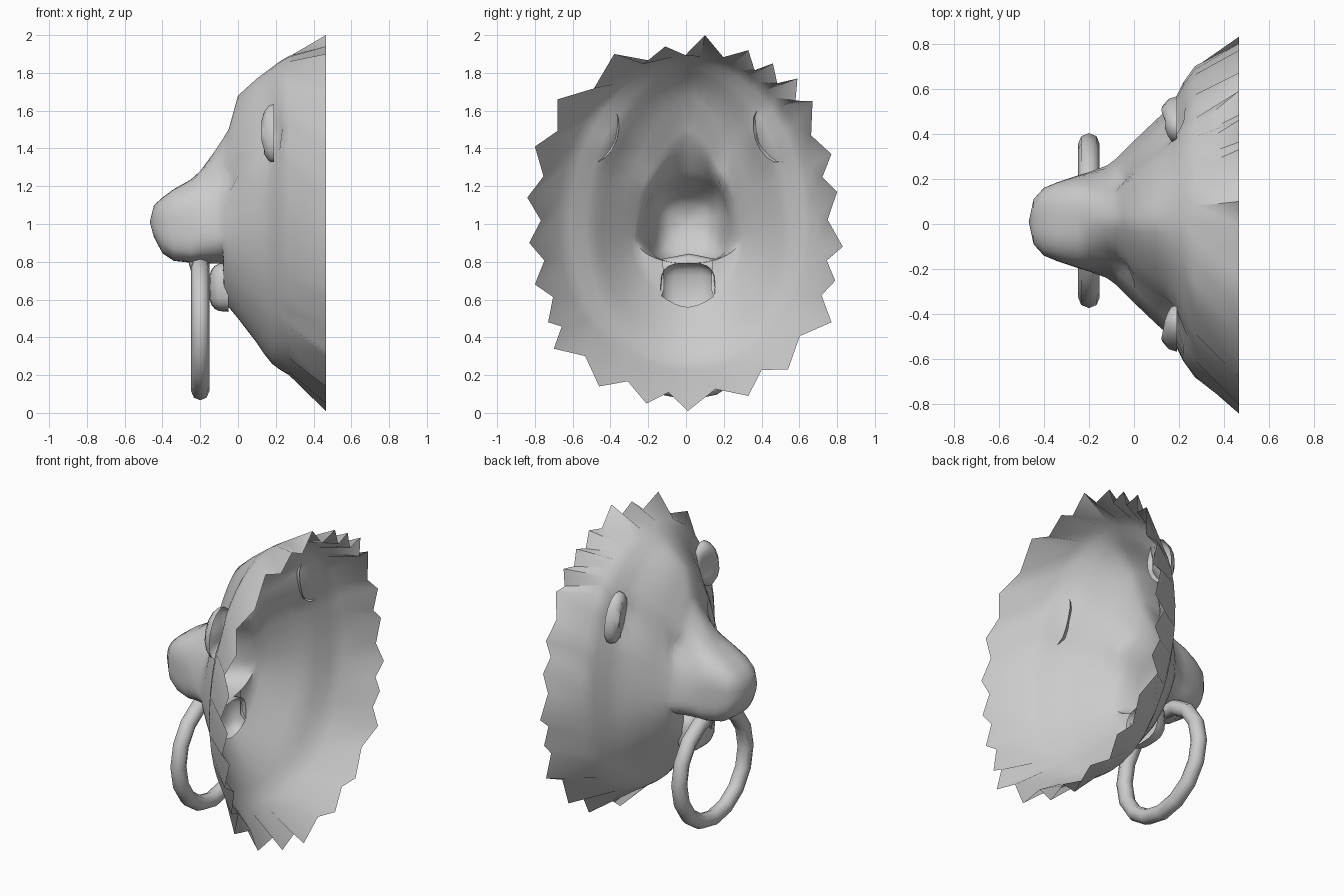
import bpy, bmesh
from math import sin, cos, pi, atan2, hypot, radians
from mathutils import Vector

cube = bpy.data.objects.get("Cube")
if cube:
    bpy.data.objects.remove(cube)

iron = bpy.data.materials.new("grey iron")
iron.use_nodes = True
GREY = (0.6, 0.6, 0.6, 1)
iron.diffuse_color = GREY
iron.node_tree.nodes["Principled BSDF"].inputs["Base Color"].default_value = GREY


def finish(obj, angle=40):
    obj.data.materials.clear()
    obj.data.materials.append(iron)
    bpy.ops.object.select_all(action='DESELECT')
    obj.select_set(True)
    bpy.context.view_layer.objects.active = obj
    bpy.ops.object.shade_smooth_by_angle(angle=radians(angle))


def from_bmesh(name, bm, angle=40):
    mesh = bpy.data.meshes.new(name)
    bm.to_mesh(mesh)
    bm.free()
    obj = bpy.data.objects.new(name, mesh)
    bpy.context.collection.objects.link(obj)
    finish(obj, angle)


# Tips of the mane tufts (y, z), clockwise from the crown
TIPS = [(.1, 2), (.33, 1.92), (.46, 1.85), (.59, 1.77), (.67, 1.65), (.77, 1.37),
        (.8, 1.17), (.83, .88), (.79, .7), (.77, .48), (.54, .23), (.33, .09),
        (.01, .01), (-.21, .05), (-.46, .14), (-.7, .34), (-.73, .48), (-.8, .68),
        (-.83, .9), (-.84, 1.14), (-.8, 1.41), (-.68, 1.66), (-.38, 1.9), (-.11, 1.94)]

# Cross-sections from mane to nose:
# x, top, bottom, widest height, half width, squareness above and below
SECTIONS = [(.27, 1.89, .2, 1.02, .69, 2, 2.1), (.22, 1.86, .23, 1, .62, 2, 2.1),
            (.18, 1.83, .26, .99, .54, 1.9, 2.1), (.14, 1.8, .31, .98, .49, 1.85, 2),
            (.1, 1.77, .37, .97, .455, 1.75, 2), (0, 1.68, .5, .95, .36, 1.55, 1.9),
            (-.05, 1.5, .56, .93, .31, 1.5, 1.7), (-.075, 1.46, .6, .93, .285, 1.5, 1.6),
            (-.08, 1.45, .79, .93, .28, 1.5, 2), (-.12, 1.39, .79, .93, .25, 1.6, 2.2),
            (-.2, 1.28, .795, .95, .22, 2.2, 2.8), (-.25, 1.235, .795, .97, .205, 2.8, 3.5),
            (-.34, 1.185, .805, 1, .175, 3, 3.5), (-.4, 1.14, .845, 1, .15, 3, 3),
            (-.445, 1.1, .93, 1.01, .1, 2.6, 2.6)]


def rim_points():
    pts = []
    for i, (y, z) in enumerate(TIPS):
        y2, z2 = TIPS[(i + 1) % len(TIPS)]
        pts.append((y, z))
        pts.append(((y + y2) * .46, 1 + ((z + z2) / 2 - 1) * .92))
    return pts


# Lion head: one open shell lofted from the mane rim to the nose
bm = bmesh.new()
rim = rim_points()
rows = [[bm.verts.new((.465, y, z)) for y, z in rim]]
angles = [atan2(y, z - 1) for y, z in rim]
for x, top, bottom, mid, wide, power_up, power_down in SECTIONS:
    row = []
    for a in angles:
        s, c = sin(a), cos(a)
        power, half = (power_up, top - mid) if c > 0 else (power_down, mid - bottom)
        k = (abs(s) ** power + abs(c) ** power) ** (-1 / power)
        row.append(bm.verts.new((x, .01 + s * k * wide, mid + c * k * half)))
    rows.append(row)
count = len(rim)
for a, b in zip(rows, rows[1:]):
    for i in range(count):
        j = (i + 1) % count
        bm.faces.new((a[i], a[j], b[j], b[i]))
nose = bm.verts.new((-.467, .01, 1.01))
for i in range(count):
    bm.faces.new((rows[-1][i], rows[-1][(i + 1) % count], nose))
bmesh.ops.recalc_face_normals(bm, faces=bm.faces)

# Opening from the chin into the lower jaw
chin = [f for f in bm.faces if abs(f.calc_center_median().y) < .13
        and -.085 < f.calc_center_median().x < -.055 and f.calc_center_median().z < .78]
bmesh.ops.delete(bm, geom=chin, context='FACES')

# Eye sockets and ear hollows pressed in
for v in bm.verts:
    for side in (-1, 1):
        eye = hypot(v.co.y - side * .19, v.co.z - 1.24) / .1
        ear = hypot(v.co.y - side * .41, v.co.z - 1.45) / .13
        if eye < 1 and v.co.x > -.15:
            v.co.x += .04 * (1 - eye)
        if ear < 1:
            v.co.x += .06 * (1 - ear)
from_bmesh("lion_head", bm, 55)

# Lower jaw: rounded box bulging from the chin, open at the back
bm = bmesh.new()
bmesh.ops.create_uvsphere(bm, u_segments=16, v_segments=10, radius=1)
bmesh.ops.delete(bm, geom=[v for v in bm.verts if v.co.x > .1], context='VERTS')
for v in bm.verts:
    boxy = [abs(c) ** .65 * (1 if c > 0 else -1) for c in v.co]
    v.co = Vector((-.05 + boxy[0] * .105, .01 + boxy[1] * .145, .665 + boxy[2] * .13))
from_bmesh("lower_jaw", bm)

# Ears: tilted flaps with a hollow front, open where they meet the mane
for side, label in ((1, "left"), (-1, "right")):
    bm = bmesh.new()
    bmesh.ops.create_uvsphere(bm, u_segments=12, v_segments=8, radius=1)
    bmesh.ops.delete(bm, geom=[v for v in bm.verts if v.co.x > .1], context='VERTS')
    tilt = .3 * side
    for v in bm.verts:
        hollow = max(0, 1 - hypot(v.co.y + side * .3, v.co.z) / .8)
        x = v.co.x + .9 * hollow
        y, z = v.co.y * .1, v.co.z * .16
        v.co = Vector((.19 + x * .08, side * .46 + y * cos(tilt) - z * sin(tilt),
                       1.48 + y * sin(tilt) + z * cos(tilt)))
    from_bmesh("ear_" + label, bm, 60)

# Small fangs holding the ring in the mouth
for side in (-1, 1):
    bpy.ops.mesh.primitive_cone_add(vertices=8, radius1=.025, radius2=.004, depth=.08,
                                    location=(-.24, .01 + side * .08, .77),
                                    rotation=(pi, 0, 0))
    bpy.context.object.name = "fang"
    finish(bpy.context.object)

# Knocker ring hanging from the mouth
bpy.ops.mesh.primitive_torus_add(major_segments=16, minor_segments=8,
                                 major_radius=.34, minor_radius=.048,
                                 location=(-.2, .015, .455), rotation=(0, pi / 2, 0))
bpy.context.object.name = "knocker_ring"
finish(bpy.context.object, 50)
